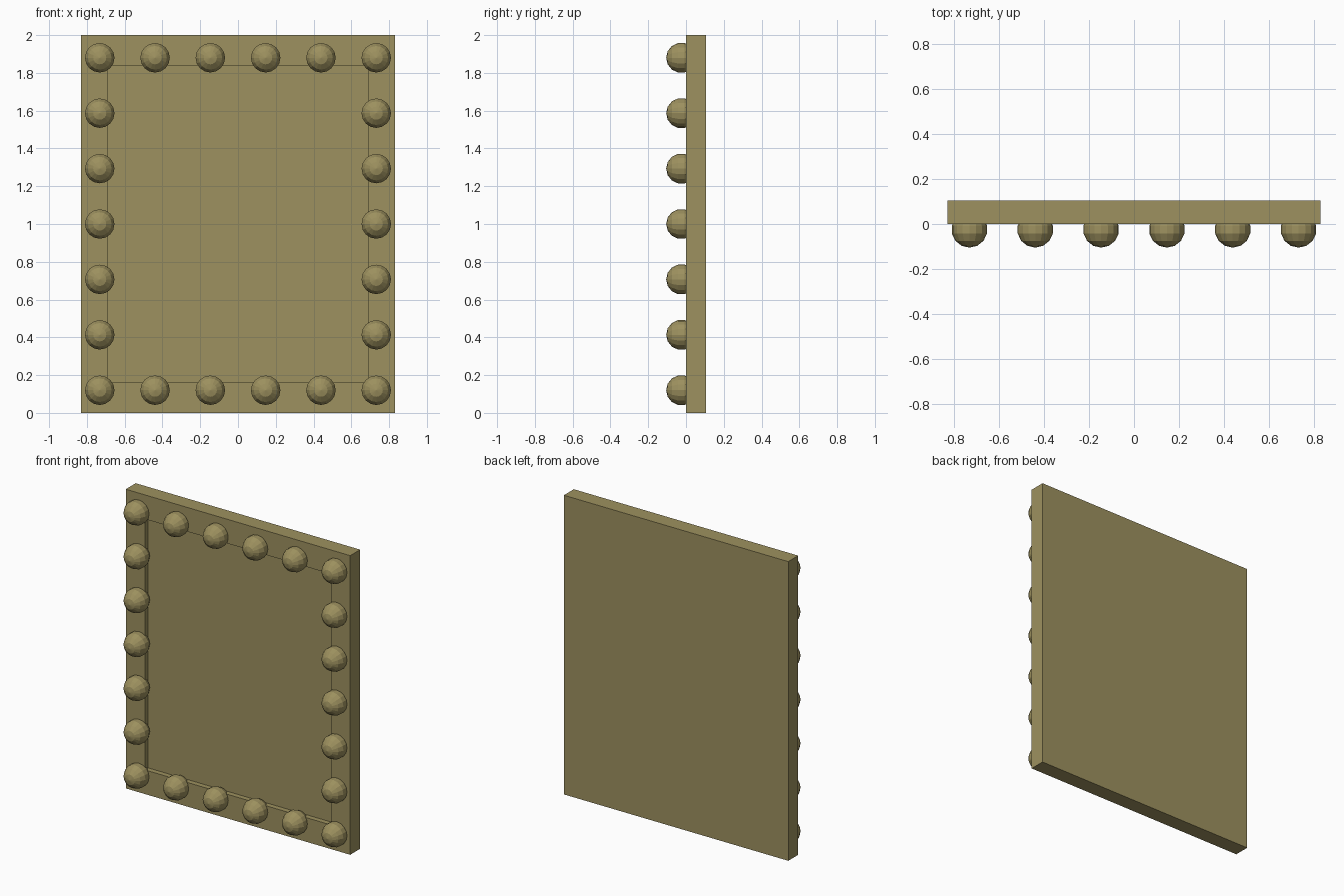
import bpy
import bmesh
from math import radians
from mathutils import Matrix

cube = bpy.data.objects.get("Cube")
if cube:
    bpy.data.objects.remove(cube, do_unlink=True)

WIDTH, HEIGHT, DEPTH = 1.66, 2.0, 0.105
BORDER_X, BORDER_Z, RECESS = 0.2, 0.22, 0.035
COLS, ROWS = 6, 7
BULB_X, BULB_LOW, BULB_HIGH = 0.732, 0.12, 1.88
BULB_RADIUS = 0.08

# Single olive colour
olive = bpy.data.materials.new("olive_tan")
olive.use_nodes = True
colour = (0.34, 0.285, 0.115, 1)
olive.diffuse_color = colour
olive.node_tree.nodes["Principled BSDF"].inputs["Base Color"].default_value = colour


def add_object(name, mesh, location=(0, 0, 0)):
    obj = bpy.data.objects.new(name, mesh)
    obj.location = location
    bpy.context.collection.objects.link(obj)
    return obj


# Board with a recessed rectangular panel in the front
bm = bmesh.new()
bmesh.ops.create_cube(bm, size=1)
bmesh.ops.scale(bm, vec=(WIDTH, DEPTH, HEIGHT), verts=bm.verts)
bmesh.ops.translate(bm, vec=(0, DEPTH / 2, HEIGHT / 2), verts=bm.verts)
front = min(bm.faces, key=lambda f: f.calc_center_median().y)
bmesh.ops.inset_individual(bm, faces=[front], thickness=BORDER_X)
for v in front.verts:
    v.co.z += (BORDER_Z - BORDER_X) * (1 if v.co.z < HEIGHT / 2 else -1)
panel = bmesh.ops.extrude_discrete_faces(bm, faces=[front])["faces"][0]
bmesh.ops.translate(bm, vec=(0, RECESS, 0), verts=panel.verts)
bmesh.ops.recalc_face_normals(bm, faces=bm.faces)
board_mesh = bpy.data.meshes.new("frame_board")
bm.to_mesh(board_mesh)
bm.free()
board_mesh.materials.append(olive)
add_object("frame_board", board_mesh)

# Shared faceted bulb, with its pole facing forward
bm = bmesh.new()
bmesh.ops.create_uvsphere(bm, u_segments=16, v_segments=7, radius=BULB_RADIUS,
                          matrix=Matrix.Rotation(radians(90), 4, "X"))
bulb_mesh = bpy.data.meshes.new("bulb")
bm.to_mesh(bulb_mesh)
bm.free()
bulb_mesh.materials.append(olive)

# Bulbs all around the border
for row in range(ROWS):
    for col in range(COLS):
        if row in (0, ROWS - 1) or col in (0, COLS - 1):
            x = -BULB_X + 2 * BULB_X * col / (COLS - 1)
            z = BULB_LOW + (BULB_HIGH - BULB_LOW) * row / (ROWS - 1)
            add_object(f"bulb_row{row + 1}_col{col + 1}", bulb_mesh,
                       (x, BULB_RADIUS - DEPTH, z))
